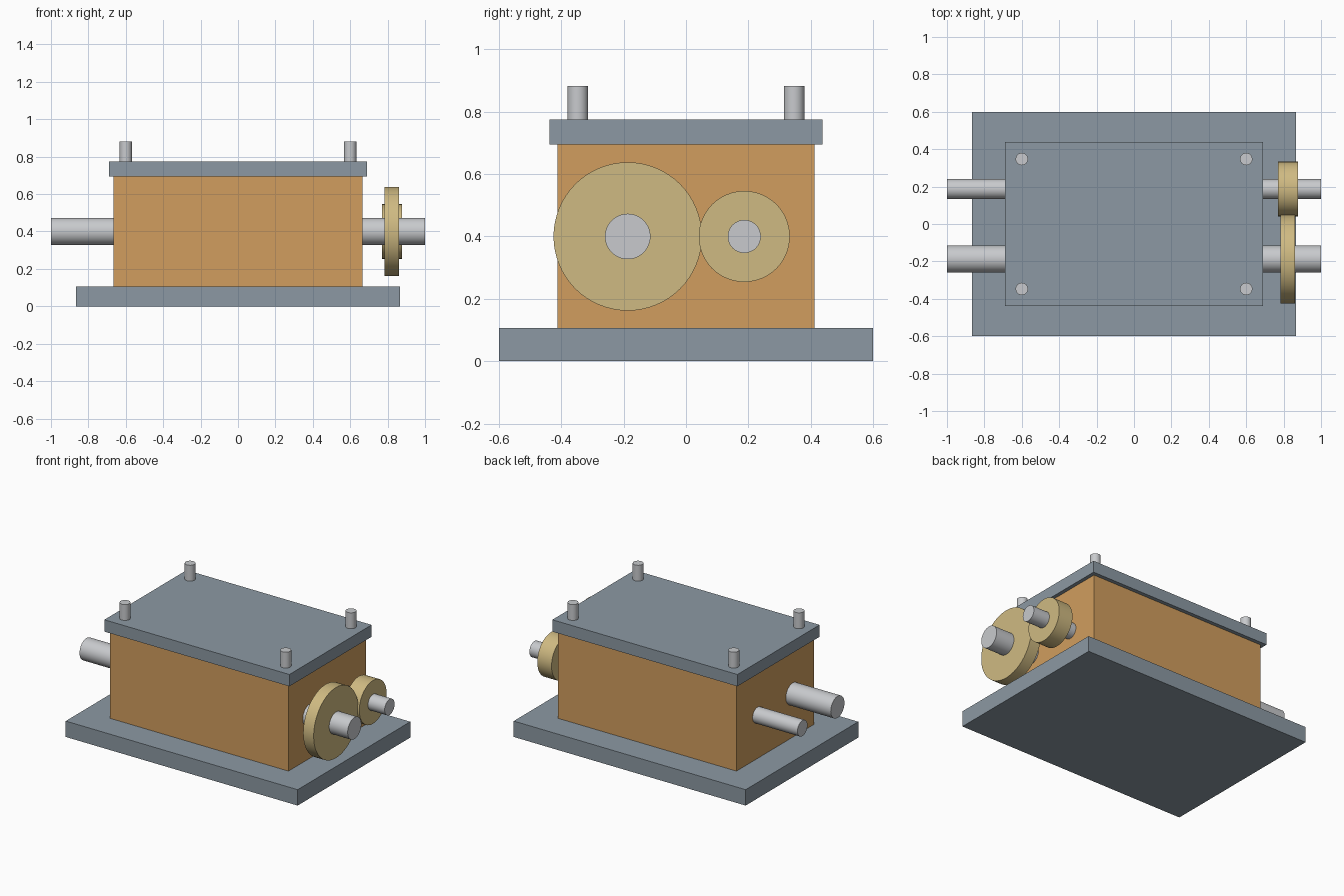
import bpy
import math

cube = bpy.data.objects.get("Cube")
if cube:
    bpy.data.objects.remove(cube, do_unlink=True)


def material(name, srgb):
    lin = [((c / 255 + 0.055) / 1.055) ** 2.4 for c in srgb]
    mat = bpy.data.materials.new(name)
    mat.use_nodes = True
    mat.diffuse_color = (*lin, 1)
    mat.node_tree.nodes["Principled BSDF"].inputs["Base Color"].default_value = (*lin, 1)
    return mat


grey = material("slate grey", (140, 153, 163))
orange = material("housing orange", (209, 158, 94))
brass = material("gear brass", (207, 186, 130))
steel = material("shaft steel", (200, 202, 205))


def finish(name, mat):
    obj = bpy.context.object
    obj.name = name
    obj.data.materials.append(mat)
    bpy.ops.object.transform_apply(location=False, rotation=True, scale=True)
    return obj


def slab(name, half_x, half_y, z0, z1, mat):
    bpy.ops.mesh.primitive_cube_add(size=2, location=(0, 0, (z0 + z1) / 2))
    bpy.context.object.scale = (half_x, half_y, (z1 - z0) / 2)
    finish(name, mat)


def rod(name, radius, length, centre, mat, along_x=True):
    bpy.ops.mesh.primitive_cylinder_add(
        vertices=64, radius=radius, depth=length, location=centre,
        rotation=(0, math.pi / 2 if along_x else 0, 0))
    finish(name, mat)
    bpy.ops.object.shade_smooth_by_angle(angle=math.radians(30))


# Stacked box: base plate, housing and lid
slab("base_plate", 0.865, 0.6, 0, 0.107, grey)
slab("housing", 0.665, 0.412, 0.107, 0.695, orange)
slab("lid", 0.69, 0.438, 0.695, 0.775, grey)

# Lid bolts at the four corners
for x, side in ((-0.6, "right"), (0.6, "left")):
    for y, end in ((-0.347, "front"), (0.347, "back")):
        rod(f"bolt_{end}_{side}", 0.033, 0.12, (x, y, 0.822), steel, False)

# Two through shafts, each carrying a plain gear disc
axle_z = 0.4
for end, y, shaft_r, gear_r, gear_w in (("front", -0.187, 0.073, 0.238, 0.078),
                                        ("back", 0.187, 0.053, 0.146, 0.106)):
    rod(f"{end}_shaft", shaft_r, 2, (0, y, axle_z), steel)
    rod(f"{end}_gear", gear_r, gear_w, (0.823, y, axle_z), brass)
